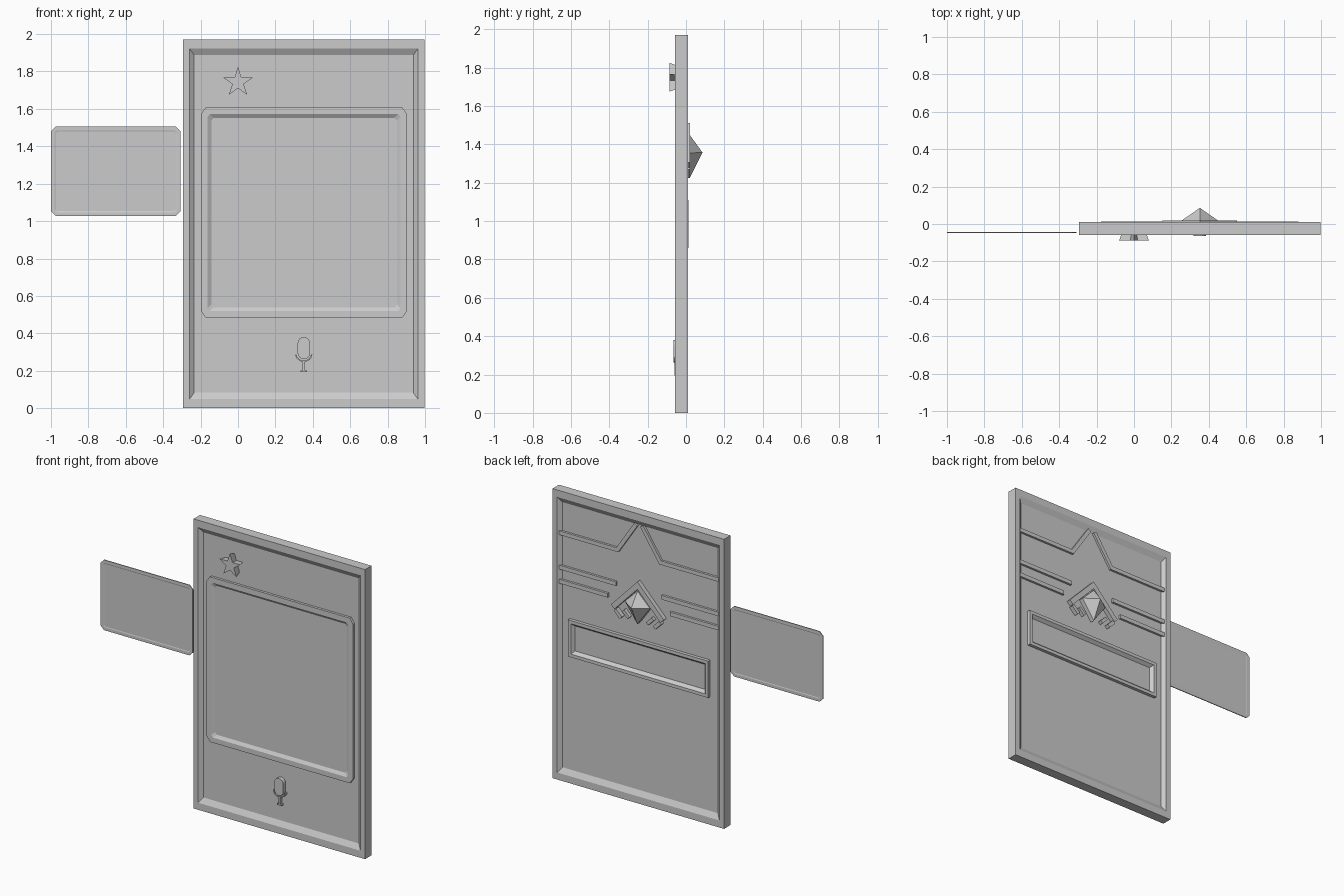
import bpy, bmesh
from math import sin, cos, pi
from mathutils import Vector

if "Cube" in bpy.data.objects:
    bpy.data.objects.remove(bpy.data.objects["Cube"])

CX = 0.352          # centre of the main panel
FRONT, BACK = -0.058, 0.011
F_FLOOR, B_FLOOR = -0.038, -0.009


def loft(name, rings):
    """Solid from matching xz outlines, each placed at its own y, capped at both ends."""
    bm = bmesh.new()
    loops = [[bm.verts.new((x, y, z)) for x, z in pts] for pts, y in rings]
    n = len(loops[0])
    for a, b in zip(loops, loops[1:]):
        for i in range(n):
            j = (i + 1) % n
            bm.faces.new((a[i], a[j], b[j], b[i]))
    bm.faces.new(loops[0])
    bm.faces.new(loops[-1])
    bmesh.ops.remove_doubles(bm, verts=bm.verts, dist=1e-5)
    bmesh.ops.recalc_face_normals(bm, faces=bm.faces)
    me = bpy.data.meshes.new(name)
    bm.to_mesh(me)
    bm.free()
    ob = bpy.data.objects.new(name, me)
    bpy.context.collection.objects.link(ob)
    return ob


def rect(x0, x1, z0, z1, d=0.0, e=None):
    e = d if e is None else e
    return [(x0 + d, z0 + e), (x1 - d, z0 + e), (x1 - d, z1 - e), (x0 + d, z1 - e)]


def octo(x0, x1, z0, z1, cx, cz, d=0.0):
    x0, x1, z0, z1 = x0 + d, x1 - d, z0 + d, z1 - d
    return [(x0 + cx, z0), (x1 - cx, z0), (x1, z0 + cz), (x1, z1 - cz),
            (x1 - cx, z1), (x0 + cx, z1), (x0, z1 - cz), (x0, z0 + cz)]


def star(cx, cz, r):
    return [(cx + sin(i * pi / 5) * r * (0.38 if i % 2 else 1),
             cz + cos(i * pi / 5) * r * (0.38 if i % 2 else 1)) for i in range(10)]


def strip(name, path, width, y0, y1):
    """Flat ribbon of constant width along an xz path, with mitred corners."""
    p = [Vector(q) for q in path]
    left, right = [], []
    for i, q in enumerate(p):
        dirs = []
        if i > 0:
            dirs.append((q - p[i - 1]).normalized())
        if i < len(p) - 1:
            dirs.append((p[i + 1] - q).normalized())
        norms = [Vector((-d.y, d.x)) for d in dirs]
        m = sum(norms, Vector((0, 0))).normalized()
        off = m * (width / 2 / m.dot(norms[0]))
        left.append(tuple(q + off))
        right.append(tuple(q - off))
    outline = left + right[::-1]
    return loft(name, [(outline, y0), (outline, y1)])


def both_sides(name, path, width, y0, y1):
    for side, s in (("left", 1), ("right", -1)):
        strip(f"{name}_{side}", [(CX + s * dx, z) for dx, z in path], width, y0, y1)


# Main panel with a bevelled recess on both faces
P = (-0.294, 0.997, 0.0, 1.97)
edge, floor = rect(*P, 0.035, 0.048), rect(*P, 0.06, 0.083)
loft("main_panel", [(floor, F_FLOOR), (edge, FRONT), (rect(*P), FRONT),
                    (rect(*P), BACK), (edge, BACK), (floor, B_FLOOR)])

# Front display frame with sunken screen
S = (-0.198, 0.904, 0.484, 1.607)
loft("display_frame", [(octo(*S, 0.025, 0.035), F_FLOOR + 0.002),
                       (octo(*S, 0.025, 0.035), -0.055),
                       (octo(*S, 0.012, 0.015, 0.035), -0.055),
                       (octo(*S, 0.012, 0.015, 0.055), -0.042)])

# Flared star on the front
loft("front_star", [(star(0, 1.742, 0.064), F_FLOOR + 0.002), (star(0, 1.742, 0.083), -0.087)])

# Microphone symbol: capsule, cradle, stem, foot
cap = [(CX + 0.033 * cos(pi * i / 8), 0.347 + 0.033 * sin(pi * i / 8)) for i in range(9)]
cap += [(CX - 0.033 * cos(pi * i / 8), 0.295 - 0.033 * sin(pi * i / 8)) for i in range(9)]
loft("microphone_capsule", [(cap, F_FLOOR + 0.002), (cap, -0.064)])
arc = [(CX - 0.042 * cos(pi * i / 8), 0.287 - 0.036 * sin(pi * i / 8)) for i in range(9)]
strip("microphone_cradle", arc, 0.007, F_FLOOR + 0.002, -0.06)
strip("microphone_stem", [(CX, 0.255), (CX, 0.2)], 0.012, F_FLOOR + 0.002, -0.06)
strip("microphone_foot", [(CX - 0.018, 0.198), (CX + 0.018, 0.198)], 0.007, F_FLOOR + 0.002, -0.06)

# Thin side card with shallow framed faces
C = (-1.0, -0.307, 1.027, 1.505)
o, i1, i2 = octo(*C, 0.025, 0.025), octo(*C, 0.01, 0.01, 0.02), octo(*C, 0.01, 0.01, 0.026)
loft("side_card", [(i2, -0.046), (i1, -0.048), (o, -0.048), (o, -0.042), (i1, -0.042), (i2, -0.044)])

# Back: peaked trim and paired side bars
b0, b1 = B_FLOOR - 0.002, 0.006
both_sides("peak_trim", [(0.6, 1.68), (0.162, 1.68), (0.022, 1.89)], 0.027, b0, b1)
both_sides("upper_bar", [(0.6, 1.446), (0.172, 1.446)], 0.028, b0, b1)
both_sides("lower_bar", [(0.6, 1.35), (0.235, 1.35)], 0.028, b0, b1)

# Back badge: chevron, short bars and faceted gem
strip("badge_chevron", [(CX - 0.186, 1.292), (CX, 1.486), (CX + 0.186, 1.292)], 0.036, b0, 0.02)
both_sides("badge_outer_tick", [(0.17, 1.277), (0.125, 1.232)], 0.025, b0, 0.02)
both_sides("badge_inner_tick", [(0.112, 1.285), (0.07, 1.243)], 0.022, b0, 0.016)
kite = [(CX, 1.448), (CX + 0.095, 1.355), (CX, 1.224), (CX - 0.095, 1.355)]
bm_gem = loft("badge_gem", [(kite, b0), (kite, 0.02),
                            ([(CX + (x - CX) * 0.002, 1.357 + (z - 1.357) * 0.002) for x, z in kite], 0.086)])

# Back name plate frame
N = (-0.176, 0.88, 0.86, 1.11)
loft("plate_frame", [(rect(*N), b0), (rect(*N), 0.013),
                     (rect(*N, 0.022), 0.013), (rect(*N, 0.04), B_FLOOR + 0.001)])
